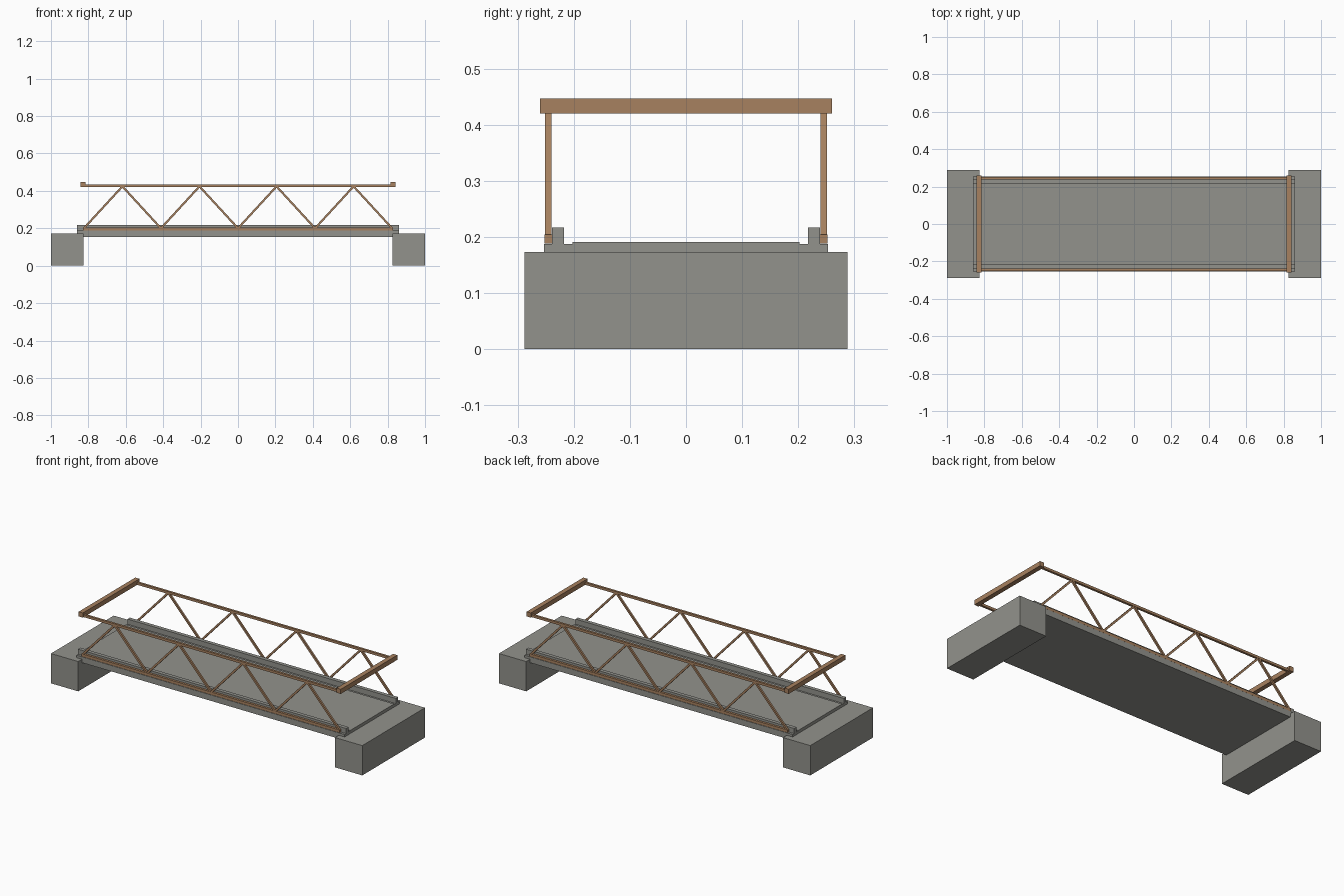
import bpy
import bmesh
import math
from mathutils import Matrix, Vector

cube = bpy.data.objects.get("Cube")
if cube:
    bpy.data.objects.remove(cube, do_unlink=True)


def make_material(name, rgb):
    mat = bpy.data.materials.new(name)
    mat.use_nodes = True
    color = (*rgb, 1.0)
    mat.diffuse_color = color
    mat.node_tree.nodes["Principled BSDF"].inputs["Base Color"].default_value = color
    return mat


concrete = make_material("concrete grey", (0.29, 0.29, 0.265))
timber = make_material("rusty brown", (0.39, 0.22, 0.115))


def finish(bm, name, mat):
    bmesh.ops.recalc_face_normals(bm, faces=bm.faces)
    mesh = bpy.data.meshes.new(name)
    bm.to_mesh(mesh)
    bm.free()
    mesh.materials.append(mat)
    obj = bpy.data.objects.new(name, mesh)
    bpy.context.collection.objects.link(obj)
    return obj


def add_box(bm, x, y, z):
    size = [b - a for a, b in (x, y, z)]
    mid = Vector([(a + b) / 2 for a, b in (x, y, z)])
    matrix = Matrix.Translation(mid) @ Matrix.Diagonal((*size, 1))
    bmesh.ops.create_cube(bm, size=1, matrix=matrix)


def box(name, mat, x, y, z):
    bm = bmesh.new()
    add_box(bm, x, y, z)
    return finish(bm, name, mat)


def add_bar(bm, start, end, width, depth):
    """Square-cut bar between two points in an xz plane."""
    a, b = Vector(start), Vector(end)
    d = b - a
    matrix = (Matrix.Translation((a + b) / 2)
              @ Matrix.Rotation(-math.atan2(d.z, d.x), 4, 'Y')
              @ Matrix.Diagonal((d.length, depth, width, 1)))
    bmesh.ops.create_cube(bm, size=1, matrix=matrix)


# Abutments and end cross beams
for side, s in (("left", 1), ("right", -1)):
    box(side + "_abutment", concrete, sorted((s * 0.825, s)), (-0.288, 0.288), (0, 0.173))
    box(side + "_cross_beam", timber, sorted((s * 0.815, s * 0.842)),
        (-0.26, 0.26), (0.42, 0.447))

# Deck: stepped cross-section with curbs and a raised roadway
half = [(0.253, 0.153), (0.253, 0.187), (0.239, 0.187), (0.239, 0.217),
        (0.217, 0.217), (0.217, 0.187), (0.202, 0.187), (0.202, 0.191)]
section = half + [(-y, z) for y, z in reversed(half)]
bm = bmesh.new()
face = bm.faces.new([bm.verts.new((-0.862, y, z)) for y, z in section])
sweep = bmesh.ops.extrude_face_region(bm, geom=[face])
bmesh.ops.translate(bm, vec=(1.724, 0, 0),
                    verts=[v for v in sweep["geom"] if isinstance(v, bmesh.types.BMVert)])
finish(bm, "deck", concrete)

# Side trusses: chords and zigzag diagonals
bay = 0.206
for side, s in (("front", -1), ("back", 1)):
    ys = sorted((s * 0.239, s * 0.252))
    box(side + "_top_chord", timber, (-0.83, 0.83), ys, (0.42, 0.434))
    box(side + "_bottom_chord", timber, (-0.83, 0.83), ys, (0.188, 0.204))
    bm = bmesh.new()
    nodes = [(i * bay, s * 0.2455, 0.424 if i % 2 else 0.2) for i in range(-4, 5)]
    for a, b in zip(nodes, nodes[1:]):
        add_bar(bm, a, b, 0.011, 0.011)
    finish(bm, side + "_diagonals", timber)
